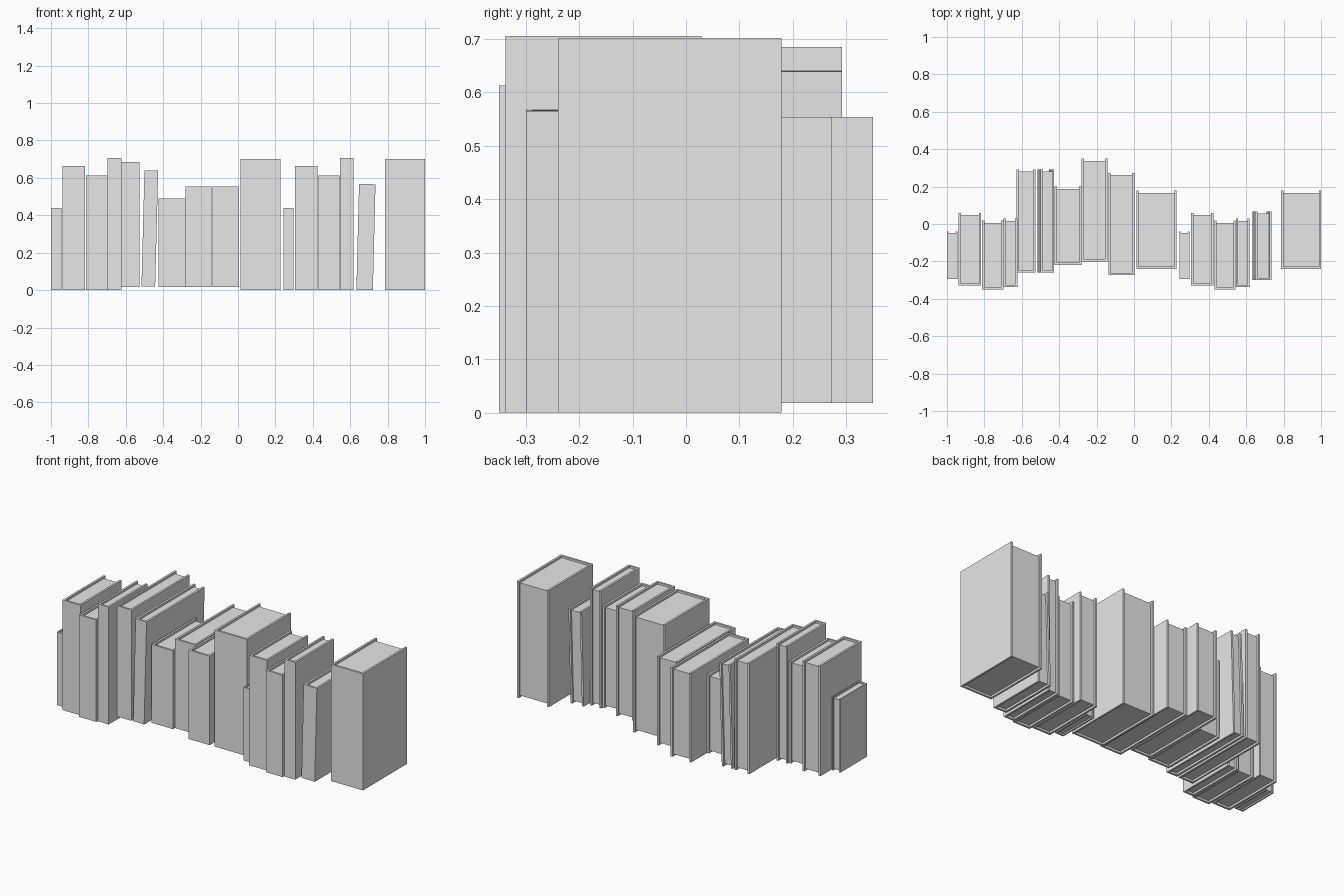
import bpy
import bmesh
from mathutils import Matrix

cube = bpy.data.objects.get("Cube")
if cube:
    bpy.data.objects.remove(cube, do_unlink=True)

grey = bpy.data.materials.new("plain_grey")
grey.use_nodes = True
grey.diffuse_color = (0.8, 0.8, 0.8, 1)
grey.node_tree.nodes["Principled BSDF"].inputs["Base Color"].default_value = (0.8, 0.8, 0.8, 1)


def prism(name, outline, z0, z1, place):
    """Extrude a flat outline upwards from z0 to z1."""
    bm = bmesh.new()
    base = bm.faces.new([bm.verts.new((x, y, z0)) for x, y in outline])
    top = bmesh.ops.extrude_face_region(bm, geom=[base])["geom"]
    verts = [v for v in top if isinstance(v, bmesh.types.BMVert)]
    bmesh.ops.translate(bm, verts=verts, vec=(0, 0, z1 - z0))
    bmesh.ops.recalc_face_normals(bm, faces=bm.faces)
    mesh = bpy.data.meshes.new(name)
    bm.to_mesh(mesh)
    bm.free()
    mesh.materials.append(grey)
    obj = bpy.data.objects.new(name, mesh)
    obj.matrix_world = place
    bpy.context.collection.objects.link(obj)


def book(name, x0, x1, front, back, z0, z1, lean=0.0):
    """U-shaped cover with the spine in front, and a recessed page block."""
    w, d, h = x1 - x0, back - front, z1 - z0
    t = 0.008 if w < 0.065 else 0.012
    place = Matrix.Translation((x0, front, z0)) @ Matrix.Rotation(lean, 4, "Y")
    cover = [(0, 0), (w, 0), (w, d), (w - t, d), (w - t, t), (t, t), (t, d), (0, d)]
    prism(name + "_cover", cover, 0, h, place)
    pages = [(t, t), (w - t, t), (w - t, d - t), (t, d - t)]
    prism(name + "_pages", pages, t, h - t, place)


# Group of four books that appears twice along the row
for side, x in (("right", -1.0), ("left", 0.242)):
    book(side + "_small_book", x, x + 0.056, -0.295, -0.04, 0, 0.44)
    book(side + "_thick_book", x + 0.063, x + 0.182, -0.33, 0.06, 0, 0.663)
    book(side + "_deep_book", x + 0.188, x + 0.301, -0.35, 0.018, 0, 0.613)
    book(side + "_tall_book", x + 0.303, x + 0.376, -0.338, 0.029, 0, 0.706)

# Middle books, standing slightly higher
book("upright_book", -0.627, -0.527, -0.26, 0.292, 0.018, 0.685)
book("leaning_book", -0.516, -0.443, -0.26, 0.292, 0.02, 0.641, 0.026)
book("short_book", -0.424, -0.281, -0.218, 0.2, 0.018, 0.49)
book("rear_book", -0.28, -0.143, -0.2, 0.35, 0.018, 0.554)
book("wide_book", -0.137, 0.002, -0.273, 0.273, 0.018, 0.554)

# Large volumes and the leaning book between them
book("centre_volume", 0.013, 0.227, -0.24, 0.179, 0, 0.702)
book("left_leaning_book", 0.633, 0.721, -0.3, 0.068, 0.002, 0.568, 0.025)
book("end_volume", 0.787, 1.0, -0.24, 0.179, 0, 0.702)
